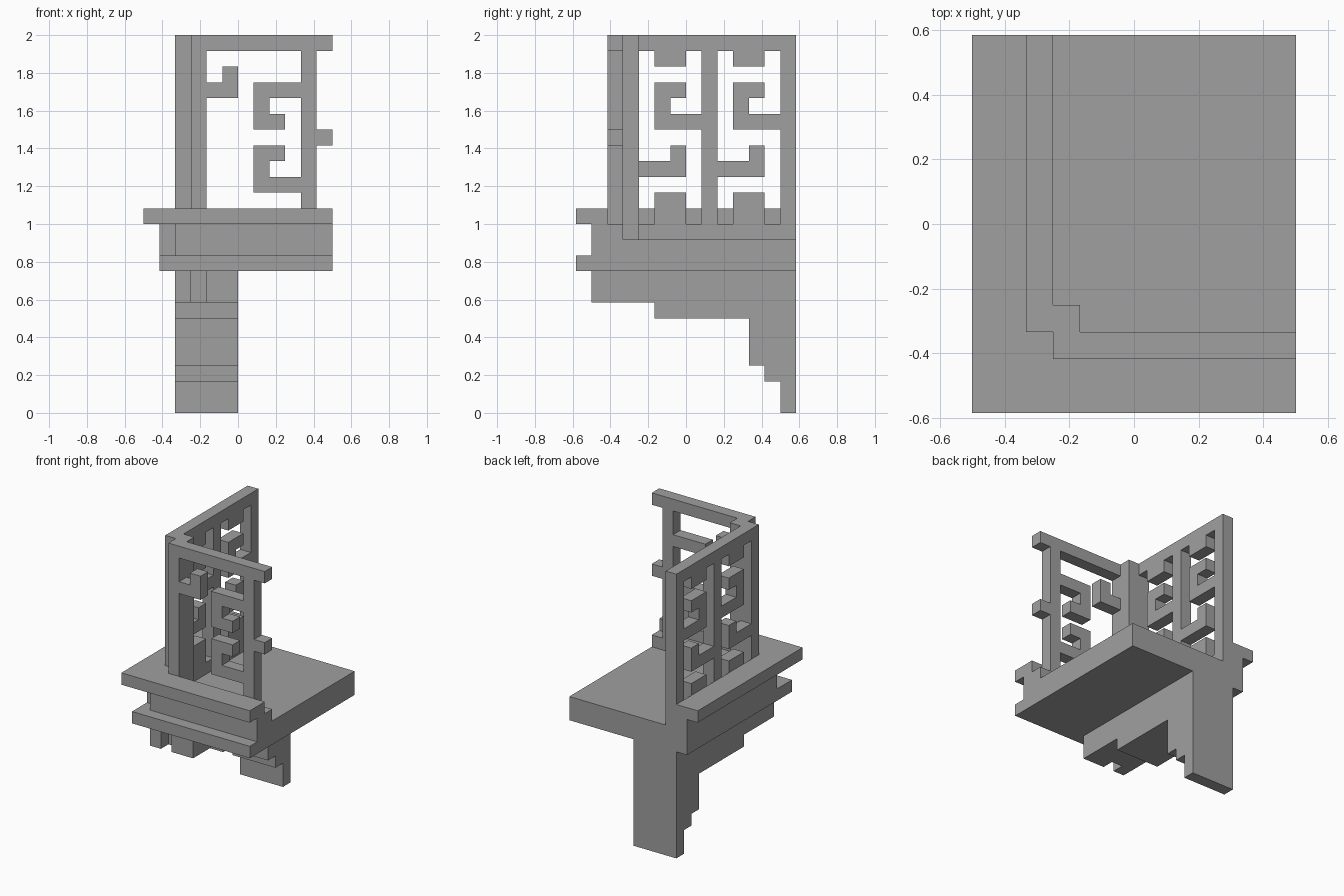
import bpy, bmesh
from mathutils import Vector

if "Cube" in bpy.data.objects:
    bpy.data.objects.remove(bpy.data.objects["Cube"], do_unlink=True)

UNIT = 1 / 12  # every part sits on a grid of this pitch

stone = bpy.data.materials.new("plain_grey")
stone.use_nodes = True
GREY = (0.35, 0.35, 0.35, 1)
stone.diffuse_color = GREY
stone.node_tree.nodes["Principled BSDF"].inputs["Base Color"].default_value = GREY


def part(name, *boxes):
    """Join grid boxes (x0, x1, y0, y1, z0, z1) into one clean outer shell."""
    cells = {(x, y, z) for x0, x1, y0, y1, z0, z1 in boxes
             for x in range(x0, x1) for y in range(y0, y1) for z in range(z0, z1)}
    bm = bmesh.new()
    verts = {}

    def vert(p):
        key = tuple(p)
        if key not in verts:
            verts[key] = bm.verts.new(Vector(key) * UNIT)
        return verts[key]

    for cell in cells:
        for axis in range(3):
            for side in (0, 1):
                near = list(cell)
                near[axis] += 2 * side - 1
                if tuple(near) in cells:
                    continue
                ring = []
                for a, b in ((0, 0), (1, 0), (1, 1), (0, 1)):
                    p = list(cell)
                    p[axis] += side
                    p[(axis + 1) % 3] += a
                    p[(axis + 2) % 3] += b
                    ring.append(vert(p))
                bm.faces.new(ring if side else ring[::-1])
    bmesh.ops.dissolve_limit(bm, angle_limit=0.01, verts=bm.verts[:], edges=bm.edges[:])
    mesh = bpy.data.meshes.new(name)
    bm.to_mesh(mesh)
    bm.free()
    mesh.materials.append(stone)
    obj = bpy.data.objects.new(name, mesh)
    bpy.context.collection.objects.link(obj)


def side_bars(bars):
    return [(-4, -3, *bar) for bar in bars]


def front_bars(bars):
    return [(x0, x1, -5, -4, z0, z1) for x0, x1, z0, z1 in bars]


# Floor and the plinths that carry the lattice walls
part("floor", (-4, 6, -4, 7, 9, 11))
part("front_plinth", (-4, 6, -6, -4, 9, 12))
part("side_plinth", (-5, -4, -5, 7, 9, 12))
part("side_sill", (-4, -3, -4, 7, 11, 12))
part("lower_ledge", (-5, 6, -7, -6, 9, 10), (-5, -4, -7, -5, 9, 10))
part("upper_ledge", (-6, 6, -7, -5, 12, 13), (-6, -4, -5, 7, 12, 13),
     (-4, -3, -5, -4, 12, 13))

# Corner post shared by both walls
part("corner_post", (-4, -3, -4, -3, 12, 24), (-3, -2, -5, -4, 12, 24),
     (-3, -2, -4, -3, 11, 24))

# Side wall: frame and two identical lattice bays
part("side_frame", *side_bars([(-3, 7, 23, 24), (1, 2, 12, 23), (6, 7, 12, 23)]))
for label, y in (("front", -3), ("back", 2)):
    part(f"side_lattice_{label}", *side_bars([
        (y + 1, y + 3, 22, 23),
        (y + 1, y + 3, 20, 21), (y + 1, y + 2, 18, 21), (y + 1, y + 4, 18, 19),
        (y, y + 3, 15, 16), (y + 2, y + 3, 15, 17),
        (y + 1, y + 3, 12, 14)]))

# Front wall: frame, stub and hooks, the big hook mirrored in height
part("front_frame", *front_bars([(-2, 6, 23, 24), (4, 5, 12, 23), (5, 6, 17, 18)]))
part("front_small_hook", *front_bars([(-2, 0, 20, 21), (-1, 0, 20, 22)]))
part("front_upper_hook", *front_bars([(1, 4, 20, 21), (1, 2, 18, 21), (1, 3, 18, 19)]))
part("front_lower_hook", *front_bars([(1, 4, 14, 15), (1, 2, 14, 17), (1, 3, 16, 17)]))

# Stepped bracket below, with a slot in its nose
part("bracket", (-4, 0, -5, 7, 7, 9), (-4, -3, -6, -5, 7, 9), (-2, 0, -6, -5, 7, 9),
     (-4, 0, -2, 7, 6, 7), (-4, 0, 4, 7, 3, 6), (-4, 0, 5, 7, 2, 3), (-4, 0, 6, 7, 0, 2))
